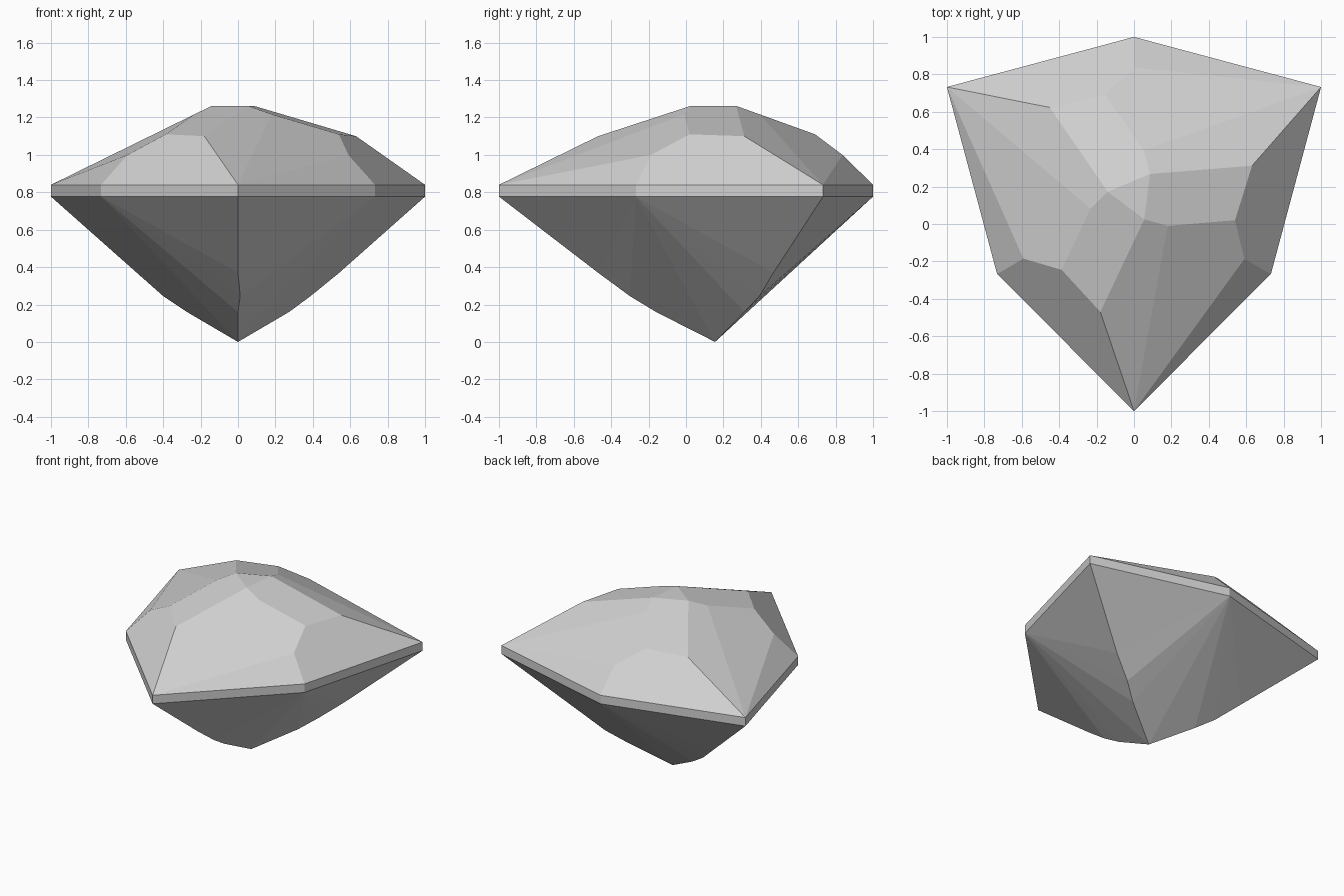
import bpy
import bmesh
from math import radians
from mathutils import Matrix, Vector

cube = bpy.data.objects.get("Cube")
if cube:
    bpy.data.objects.remove(cube, do_unlink=True)

# Cut corners of one third of the stone, measured from its axis
AXIS = Vector((0, 0.155, 0))
TOP, LOW = 0.84, 0.777
corners = {
    "table": (0.055, -0.13, 1.262),
    "star": (0.18, -0.165, 1.217),
    "shoulder": (0.54, -0.135, 1.11),
    "ridge": (-0.18, -0.625, 1.1),
    "bevel": (0.59, -0.342, 1.0),
    "tip": (0, -1.155, TOP),
    "side": (0.732, -0.4225, TOP),
    "tip_low": (0, -1.155, LOW),
    "side_low": (0.732, -0.4225, LOW),
    "keel_a": (0, -0.625, 0.37),
    "keel_b": (0.012, -0.455, 0.245),
    "keel_c": (0, -0.315, 0.16),
}

# Facets of one third; a trailing + means the corner of the next third
facets = [
    "tip ridge table star",
    "tip star shoulder bevel",
    "tip bevel side",
    "side bevel shoulder ridge+ tip+",
    "ridge+ shoulder star table table+",
    "tip side side_low tip_low",
    "side tip+ tip_low+ side_low",
]
keel = ["tip_low", "keel_a", "keel_b", "keel_c", "culet"]
for upper, lower in zip(keel, keel[1:]):
    facets.append(f"side_low {upper} {lower}")
    end = lower if lower == "culet" else lower + "+"
    facets.append(f"side_low {upper}+ {end}")

# Turn the third around the axis three times
bm = bmesh.new()
culet = bm.verts.new(AXIS)
rings = {}
for name, co in corners.items():
    rings[name] = [
        bm.verts.new(AXIS + Matrix.Rotation(radians(120 * k), 3, "Z") @ Vector(co))
        for k in range(3)
    ]


def corner(name, k):
    if name == "culet":
        return culet
    return rings[name.rstrip("+")][(k + name.endswith("+")) % 3]


for k in range(3):
    for facet in facets:
        bm.faces.new([corner(name, k) for name in facet.split()])
bm.faces.new(rings["table"])
bmesh.ops.recalc_face_normals(bm, faces=bm.faces)

mesh = bpy.data.meshes.new("gemstone")
bm.to_mesh(mesh)
bm.free()
gem = bpy.data.objects.new("gemstone", mesh)
bpy.context.collection.objects.link(gem)

# Plain grey stone
grey = bpy.data.materials.new("stone_grey")
grey.use_nodes = True
colour = (0.64, 0.64, 0.64, 1)
grey.diffuse_color = colour
grey.node_tree.nodes["Principled BSDF"].inputs["Base Color"].default_value = colour
mesh.materials.append(grey)
